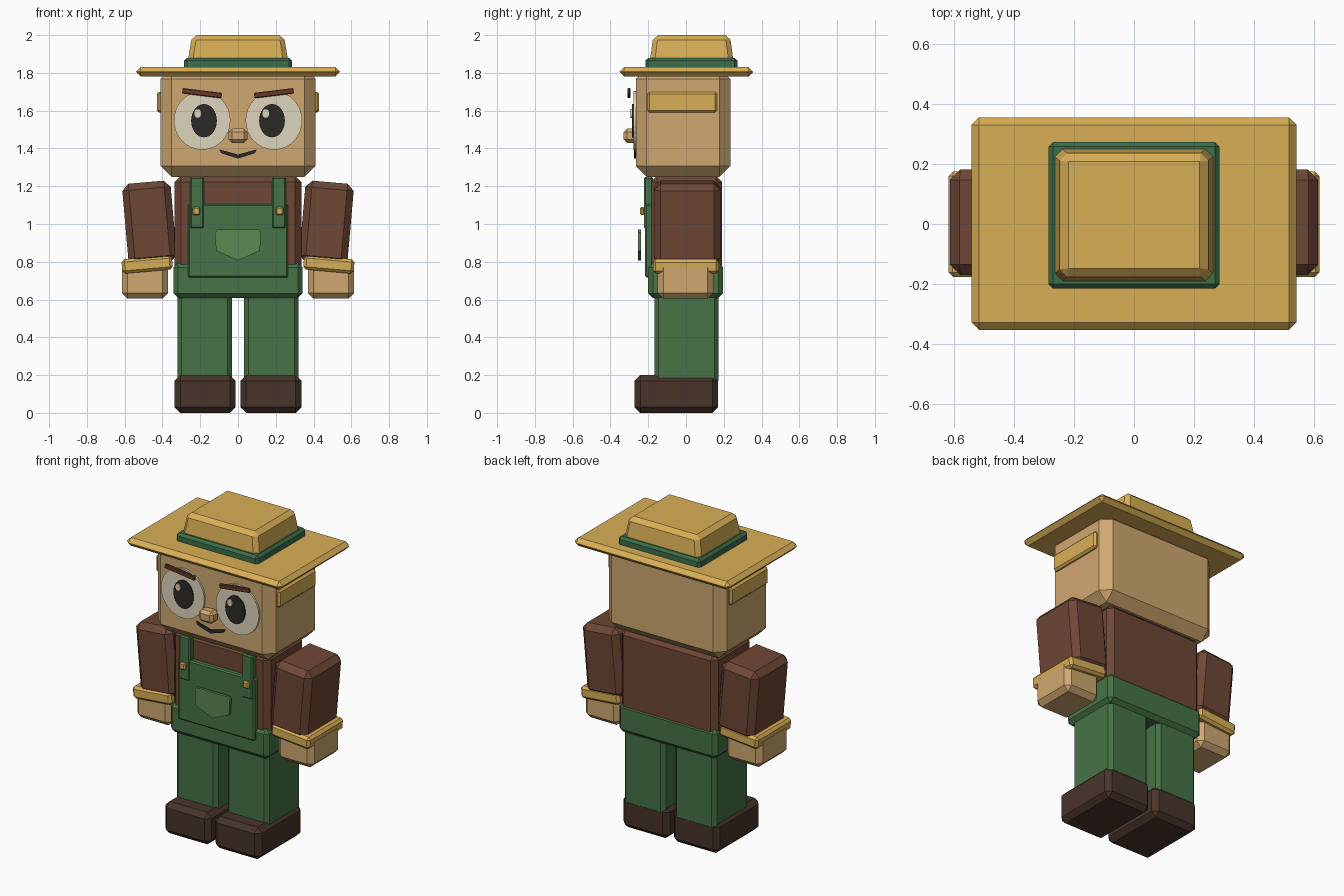
import bpy, bmesh, math
from mathutils import Matrix

if "Cube" in bpy.data.objects:
    bpy.data.objects.remove(bpy.data.objects["Cube"])


def material(name, hex_code):
    m = bpy.data.materials.new(name)
    srgb = [int(hex_code[i:i + 2], 16) / 255 for i in (0, 2, 4)]
    m.diffuse_color = [c / 12.92 if c < 0.04 else ((c + 0.055) / 1.055) ** 2.4 for c in srgb] + [1]
    m.use_nodes = True
    m.node_tree.nodes["Principled BSDF"].inputs["Base Color"].default_value = m.diffuse_color
    return m


STRAW = material("straw", "D9AF56")
SKIN = material("skin", "D0A970")
SHIRT = material("shirt", "6E4735")
DENIM = material("green_cloth", "467346")
POCKET = material("light_green", "5A8852")
BAND = material("hat_green", "3B6E49")
SHOE = material("shoe", "48342A")
EYE = material("eye_white", "DED5BC")
DARK = material("dark", "2B2A26")
BROW = material("brow", "683A28")


def finish(name, bm, mat):
    bmesh.ops.recalc_face_normals(bm, faces=bm.faces)
    me = bpy.data.meshes.new(name)
    bm.to_mesh(me)
    bm.free()
    me.materials.append(mat)
    ob = bpy.data.objects.new(name, me)
    bpy.context.collection.objects.link(ob)
    return ob


def box(name, x, y, z, mat, bevel=0.02, tilt=0, taper=1):
    """Chamfered box from (min, max) ranges, tilted in the front plane."""
    bm = bmesh.new()
    bmesh.ops.create_cube(bm, size=1)
    size = [r[1] - r[0] for r in (x, y, z)]
    mid = [(r[1] + r[0]) / 2 for r in (x, y, z)]
    for v in bm.verts:
        k = taper if v.co.z > 0 else 1
        v.co = (v.co.x * size[0] * k, v.co.y * size[1] * k, v.co.z * size[2])
    if bevel:
        bmesh.ops.bevel(bm, geom=bm.edges[:], offset=bevel, segments=1, affect='EDGES')
    bm.transform(Matrix.Translation(mid) @ Matrix.Rotation(math.radians(tilt), 4, 'Y'))
    return finish(name, bm, mat)


def plate(name, pts, y0, y1, mat):
    """Front-facing outline in x,z extruded from y0 to y1."""
    bm = bmesh.new()
    face = bm.faces.new([bm.verts.new((px, y0, pz)) for px, pz in pts])
    ext = bmesh.ops.extrude_face_region(bm, geom=[face])
    for v in ext["geom"]:
        if isinstance(v, bmesh.types.BMVert):
            v.co.y = y1
    return finish(name, bm, mat)


def oval(cx, cz, rx, rz, n=32):
    return [(cx + rx * math.cos(2 * math.pi * i / n), cz + rz * math.sin(2 * math.pi * i / n))
            for i in range(n)]


# Hat
box("hat_brim", (-.54, .54), (-.352, .355), (1.78, 1.832), STRAW, .025)
box("hat_band", (-.285, .285), (-.215, .272), (1.815, 1.88), BAND, .015)
box("hat_crown", (-.27, .27), (-.195, .255), (1.835, 2.0), STRAW, .025, taper=.9)

# Head and body
box("head", (-.41, .41), (-.265, .235), (1.25, 1.825), SKIN, .057)
box("nose", (-.05, .05), (-.33, -.255), (1.43, 1.505), SKIN, .018)
box("shirt_torso", (-.335, .335), (-.185, .19), (.68, 1.255), SHIRT, .032)
box("overalls_waist", (-.342, .342), (-.2, .196), (.608, .795), DENIM, .025)
box("overalls_bib", (-.265, .265), (-.217, -.17), (.717, 1.105), DENIM, .008)
plate("bib_pocket", [(-.122, .955), (-.112, .97), (.112, .97), (.122, .955), (.116, .858),
                     (0, .807), (-.116, .858)], -.255, -.238, POCKET)
plate("mouth", [(-.1, 1.395), (0, 1.368), (.1, 1.395), (.09, 1.376), (.06, 1.365),
                (0, 1.347), (-.06, 1.365), (-.09, 1.376)], -.274, -.262, DARK)

# Mirrored parts
for s, side in ((-1, "right"), (1, "left")):
    def sx(a, b):
        return tuple(sorted((s * a, s * b)))

    # Face
    plate(side + "_eye_white", oval(s * .19, 1.548, .15, .155), -.278, -.266, EYE)
    plate(side + "_pupil", oval(s * .18, 1.547, .068, .088), -.287, -.279, DARK)
    plate(side + "_eye_glint", oval(s * .18 - .033, 1.585, .018, .023, 20), -.294, -.286, EYE)
    box(side + "_brow", sx(.085, .295), (-.31, -.294), (1.678, 1.707), BROW, .004, tilt=-s * 7)
    box(side + "_sideburn", sx(.38, .43), (-.205, .165), (1.59, 1.7), STRAW, .012)
    # Straps
    box(side + "_strap", sx(.18, .255), (-.222, -.175), (.975, 1.25), DENIM, .008)
    box(side + "_button", sx(.2, .24), (-.243, -.22), (1.047, 1.09), STRAW, .007)
    # Arm
    box(side + "_sleeve", sx(.34, .597), (-.17, .182), (.79, 1.222), SHIRT, .035, tilt=s * 5)
    box(side + "_cuff", sx(.347, .615), (-.176, .174), (.748, .824), STRAW, .015, tilt=-s * -5)
    box(side + "_hand", sx(.37, .615), (-.15, .145), (.605, .8), SKIN, .03)
    # Leg
    box(side + "_leg", sx(.033, .32), (-.168, .172), (.15, .65), DENIM, .022)
    box(side + "_shoe", sx(.013, .335), (-.272, .17), (0, .2), SHOE, .03)
